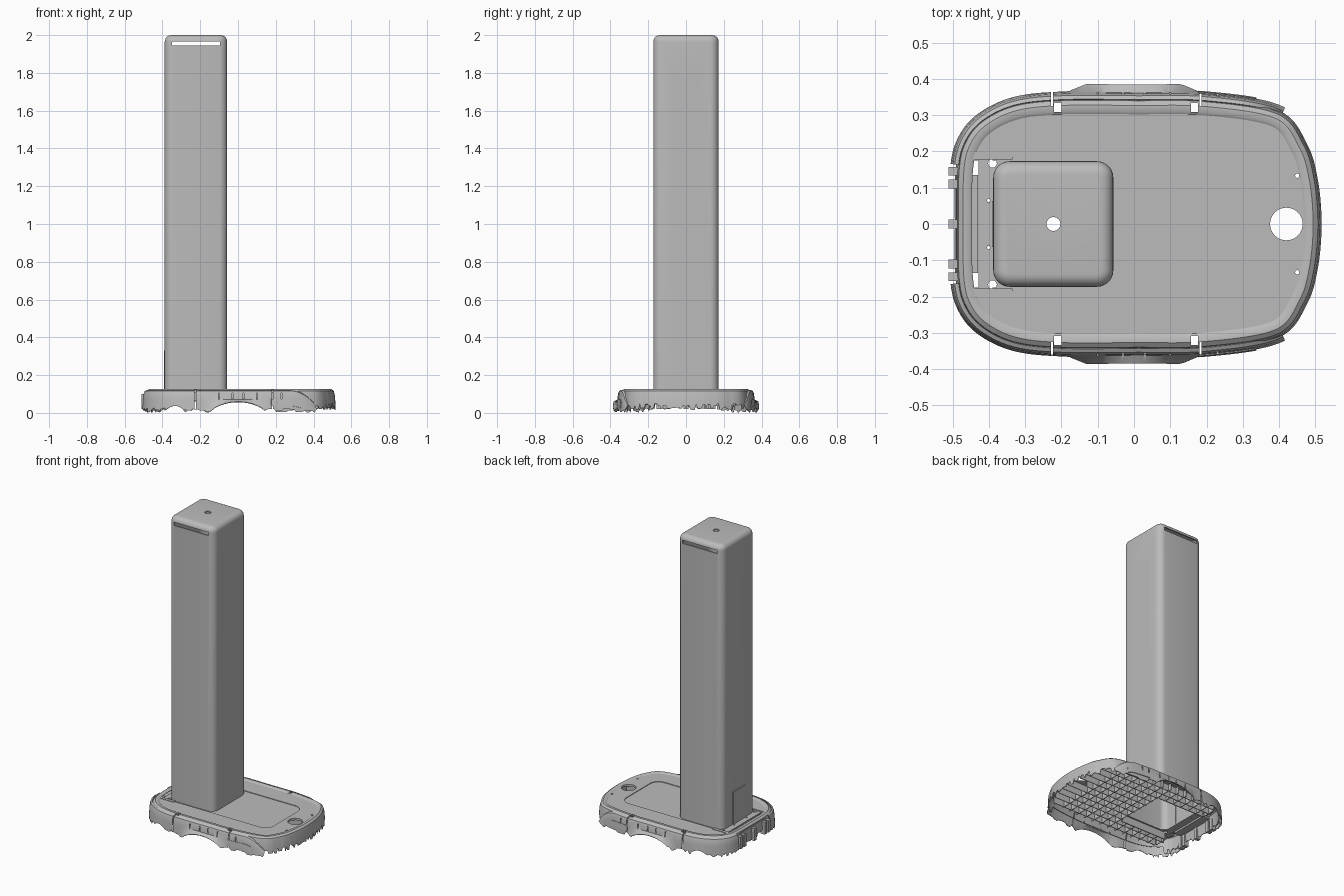
import bpy, bmesh, math, random
from mathutils import Vector

random.seed(4)
if "Cube" in bpy.data.objects:
    bpy.data.objects.remove(bpy.data.objects["Cube"], do_unlink=True)

grey = bpy.data.materials.new("plain_grey")
grey.use_nodes = True
grey.diffuse_color = (0.5, 0.5, 0.5, 1)
grey.node_tree.nodes["Principled BSDF"].inputs["Base Color"].default_value = (0.5, 0.5, 0.5, 1)


def finish(name, bm):
    bmesh.ops.recalc_face_normals(bm, faces=bm.faces)
    mesh = bpy.data.meshes.new(name)
    bm.to_mesh(mesh)
    bm.free()
    mesh.materials.append(grey)
    ob = bpy.data.objects.new(name, mesh)
    bpy.context.collection.objects.link(ob)
    return ob


def activate(ob):
    bpy.ops.object.select_all(action='DESELECT')
    ob.select_set(True)
    bpy.context.view_layer.objects.active = ob


def add_box(bm, x0, x1, y0, y1, z0, z1):
    vs = bmesh.ops.create_cube(bm, size=1)["verts"]
    for v in vs:
        v.co = ((x0 + x1) / 2 + v.co.x * (x1 - x0),
                (y0 + y1) / 2 + v.co.y * (y1 - y0),
                (z0 + z1) / 2 + v.co.z * (z1 - z0))
    return vs


def boxes(name, dims):
    bm = bmesh.new()
    for d in dims:
        add_box(bm, *d)
    return finish(name, bm)


def prism(name, pts, z0, z1):
    bm = bmesh.new()
    face = bm.faces.new([bm.verts.new((x, y, z0)) for x, y in pts])
    out = bmesh.ops.extrude_face_region(bm, geom=[face])["geom"]
    for v in out:
        if isinstance(v, bmesh.types.BMVert):
            v.co.z = z1
    return finish(name, bm)


def circle(x, y, r, n=32):
    return [(x + r * math.cos(i * math.tau / n), y + r * math.sin(i * math.tau / n)) for i in range(n)]


def rounded(x0, x1, y0, y1, r, n=8):
    pts = []
    for k, (cx, cy) in enumerate([(x1 - r, y1 - r), (x0 + r, y1 - r), (x0 + r, y0 + r), (x1 - r, y0 + r)]):
        for i in range(n + 1):
            a = (k + i / n) * math.pi / 2
            pts.append((cx + r * math.cos(a), cy + r * math.sin(a)))
    return pts


def cut(ob, cutter, keep=False):
    cutter.hide_render = True
    mod = ob.modifiers.new("cut", 'BOOLEAN')
    mod.operation, mod.solver, mod.object = 'DIFFERENCE', 'EXACT', cutter
    activate(ob)
    bpy.ops.object.modifier_apply(modifier=mod.name)
    if not keep:
        bpy.data.objects.remove(cutter, do_unlink=True)


def solidify(ob, thickness, offset=-1):
    mod = ob.modifiers.new("wall", 'SOLIDIFY')
    mod.thickness, mod.offset = thickness, offset
    activate(ob)
    bpy.ops.object.modifier_apply(modifier=mod.name)


def smooth(ob):
    activate(ob)
    bpy.ops.object.shade_smooth_by_angle(angle=math.radians(35))


def loft(name, rows, closed, thickness):
    bm = bmesh.new()
    grid = [[bm.verts.new(p) for p in row] for row in rows]
    n = len(rows[0])
    for a, b in zip(grid, grid[1:]):
        for i in range(n if closed else n - 1):
            j = (i + 1) % n
            bm.faces.new((a[i], a[j], b[j], b[i]))
    ob = finish(name, bm)
    solidify(ob, thickness, 0)
    return ob


# Base outline: smooth closed curve through mirrored control points
half = [(.515, 0), (.505, .12), (.475, .22), (.4, .31), (.2, .345), (0, .348), (-.2, .348),
        (-.33, .333), (-.42, .29), (-.47, .23), (-.49, .15), (-.492, 0)]
ctrl = [Vector(p) for p in half] + [Vector((x, -y)) for x, y in half[-2:0:-1]]
path, N = [], 16
for i in range(len(ctrl)):
    a, b, c, d = (ctrl[(i + k) % len(ctrl)] for k in (-1, 0, 1, 2))
    for s in range(N):
        t = s / N
        path.append(b + (c - a) * t / 2 + (a * 2 - b * 5 + c * 4 - d) * t * t / 2
                    + (b * 3 - a - c * 3 + d) * t ** 3 / 2)
count = len(path)
normal = []
for i in range(count):
    t = (path[(i + 1) % count] - path[i - 1]).normalized()
    normal.append(Vector((t.y, -t.x)))


def outset(i, d):
    return path[i] + normal[i] * d


jag = []
while len(jag) < count:
    jag += [random.uniform(-1, 1)] * random.choice((1, 2, 3))


# Base skirt with a broken lower edge
def skirt_bottom(i):
    x = path[i].x
    if x > .38:
        return .032 + .018 * jag[i]
    return .068 if x > -.45 else .03 + .018 * jag[i]


rows = [[(*outset(i, d), z) for i in range(count)]
        for d, z in ((-.045, .119), (-.038, .124), (-.022, .124), (-.01, .115), (-.004, .09))]
rows.append([(*path[i], skirt_bottom(i)) for i in range(count)])
skirt = loft("base_skirt", rows, True, .004)

# Top plate
plate = prism("base_plate", [tuple(outset(i, -.03)) for i in range(count)], .108, .121)
cut(plate, prism("c", rounded(-.7, .35, -.185, .185, .06), .117, .2))
cut(plate, prism("c", rounded(-.38, -.066, -.165, .167, .045), 0, .2))
cut(plate, prism("c", circle(.42, 0, .045), 0, .2))
for y in (-.133, .133):
    cut(plate, prism("c", circle(.45, y, .006, 12), 0, .2))
for y in (-.065, .065):
    cut(plate, prism("c", circle(-.4, y, .005, 12), 0, .2))
for y in (-.167, .167):
    cut(plate, prism("c", circle(-.39, y, .012, 12), 0, .2))
cut(plate, boxes("c", [(-.482, -.428, -.175, .175, 0, .2)]))


# Side panels standing just outside the skirt
def panel_bottom(i):
    x = path[i].x
    if abs(x) < .14:
        return .008 + .05 * math.cos(math.pi * x / .28) ** .6
    if abs(x + .33) < .05:
        return .012 + .025 * math.cos(math.pi * (x + .33) / .1)
    return max(.001, .014 + .013 * jag[i])


def side_rows(keep, profile, bottom=False):
    idx = [i for i in range(count) if keep(path[i])]
    def height(i, z):
        drop = max(0, path[i].x - .28) / .13
        return max(.025, z - .075 * drop ** 2)
    out = [[(*outset(i, d), height(i, z)) for i in idx] for d, z in profile]
    if bottom:
        row = []
        for i in idx:
            bulge = .02 * min(1, max(0, (.18 - abs(path[i].x)) / .05))
            row.append((*outset(i, .015 + bulge), panel_bottom(i)))
        out.append(row)
    return out


panels = []
for side, s in (("left", 1), ("right", -1)):
    profile = ((-.006, .119), (.004, .114), (.009, .1), (.012, .07))
    panels.append(loft(side + "_panel", side_rows(lambda p: p.y * s > .16 and p.x < .41, profile, True),
                       False, .004))
    window = loft(side + "_panel_inset",
                  side_rows(lambda p: p.y * s > .16 and .17 < p.x < .34, ((.0145, .072), (.018, .036))),
                  False, .005)
    smooth(window)

# Slots and notches in the rim
slots = []
for s in (-1, 1):
    for x in (-.21, .167):
        slots.append((x - .01, x + .01, *sorted((s * .308, s * .333)), .05, .2))
        e = x - .016 * (1 if x < 0 else -1)
        slots.append((e - .003, e + .003, *sorted((s * .325, s * .42)), .02, .2))
    for x in (-.34, -.1, -.03, .03, .1, .23):
        slots.append((x - .0025, x + .0025, *sorted((s * .345, s * .42)), .07, .105))
slotter = boxes("c", slots)
for ob in [skirt, plate] + panels:
    cut(ob, slotter, keep=True)
    smooth(ob)
bpy.data.objects.remove(slotter, do_unlink=True)

# Latch at the narrow end, with brackets and clips
boxes("latch_plate", [(-.488, -.43, -.135, .135, .098, .11)])
boxes("latch_clips", [(-.511, -.48, y - .012, y + .012, .02, .1) for y in (-.145, -.11, 0, .11, .145)])
boxes("brackets", [(-.45, -.335, s * .188 - .01, s * .188 + .01, .112, .124) for s in (-1, 1)])

# Underside rib grid, left open below the column
ribs = []
for k in range(-7, 8):
    x = k * .06 + .02
    w = max(abs(p.y) for p in path if abs(p.x - x) < .03) - .05
    spans = [(-w, -.18), (.18, w)] if -.41 < x < -.05 else [(-w, w)]
    ribs += [(x - .002, x + .002, a, b, .065, .11) for a, b in spans
             if not math.hypot(x - .42, 0) < .05]
for k in range(-5, 6):
    y = k * .055
    xs = [p.x for p in path if abs(p.y) >= abs(y)]
    a, b = max(min(xs) + .04, -.42), min(max(xs) - .04, .37 if abs(y) < .05 else 1)
    spans = [(-.05, b)] if abs(y) < .18 else [(a, b)]
    ribs += [(p, q, y - .002, y + .002, .065, .11) for p, q in spans]
boxes("underside_ribs", ribs)
boxes("opening_walls", [(-.39, -.05, s * .178 - .003, s * .178 + .003, .06, .11) for s in (-1, 1)])

# Hollow column with rounded corners
bm = bmesh.new()
add_box(bm, -.388, -.057, -.173, .173, .112, 2)
upright = [e for e in bm.edges if abs(e.verts[0].co.z - e.verts[1].co.z) > 1]
bmesh.ops.bevel(bm, geom=upright, offset=.045, segments=6, profile=.5, affect='EDGES')
top = [e for e in bm.edges if all(v.co.z > 1.99 for v in e.verts)]
bmesh.ops.bevel(bm, geom=top, offset=.035, segments=6, profile=.5, affect='EDGES')
bmesh.ops.delete(bm, geom=[f for f in bm.faces if f.normal.z < -.9], context='FACES')
column = finish("column", bm)
solidify(column, .008)

# Column openings: front and back slit, top hole, two long slots, door seam
cut(column, boxes("c", [(-.35, -.095, -.3, .3, 1.945, 1.967)]))
cut(column, prism("c", circle(-.222, 0, .019), 1.9, 2.1))
for y in (-.056, .056):
    slot = prism("c", rounded(-1.78, .3, y - .016, y + .016, .0155), -.09, .0)
    for v in slot.data.vertices:
        x, yy, z = v.co
        v.co = (z, yy, -x)
    slot.data.flip_normals()
    cut(column, slot)
cut(column, boxes("c", [(-.45, -.35, -.066, .066, .05, .334)]))
smooth(column)
boxes("column_door", [(-.392, -.381, -.063, .063, .112, .331)])
